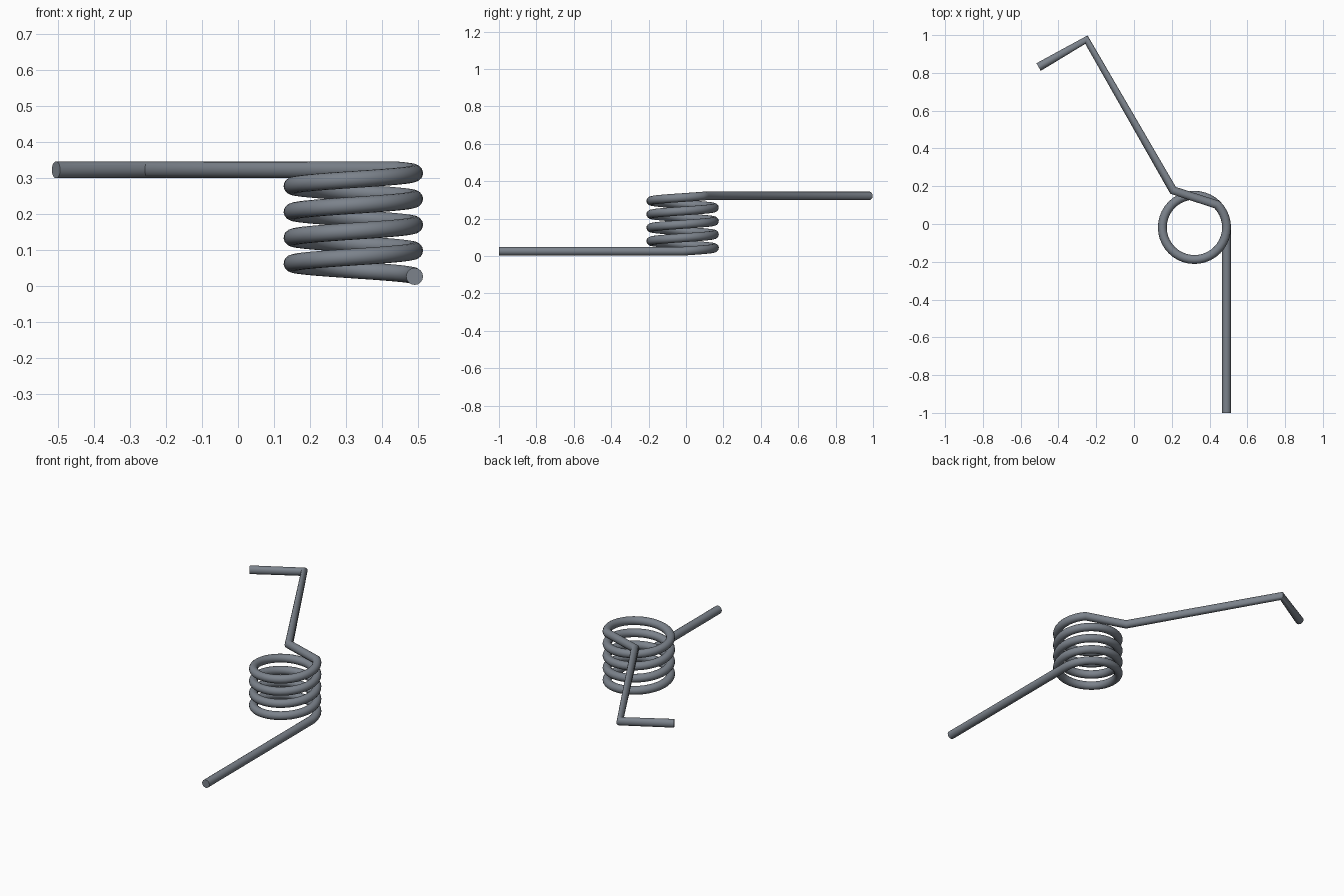
import bpy
import math

if "Cube" in bpy.data.objects:
    bpy.data.objects.remove(bpy.data.objects["Cube"])

WIRE_R = 0.0235
CX, CY, COIL_R = 0.32, -0.018, 0.17
Z0, PITCH = 0.026, 0.0717
TURNS, STEPS = 4.125, 40

# Wire path: straight lower leg, rising coil, bent upper leg
path = [(CX + COIL_R, -1.0, Z0)]
count = round(TURNS * STEPS)
for i in range(count + 1):
    a = 2 * math.pi * i / STEPS
    path.append((CX + COIL_R * math.cos(a), CY + COIL_R * math.sin(a), Z0 + PITCH * i / STEPS))
top = path[-1][2]
path += [(0.207, 0.178, top), (-0.252, 0.976, top), (-0.505, 0.831, top)]

# Round wire swept along the path
curve = bpy.data.curves.new("spring_wire", 'CURVE')
curve.dimensions = '3D'
curve.twist_mode = 'MINIMUM'
curve.bevel_depth = WIRE_R
curve.bevel_resolution = 6
curve.use_fill_caps = True
spline = curve.splines.new('POLY')
spline.points.add(len(path) - 1)
for point, co in zip(spline.points, path):
    point.co = (*co, 1)
spring = bpy.data.objects.new("torsion_spring", curve)
bpy.context.collection.objects.link(spring)

# Convert to a mesh with smooth sides and crisp ends
bpy.context.view_layer.objects.active = spring
spring.select_set(True)
bpy.ops.object.convert(target='MESH')
spring = bpy.context.object
bpy.ops.object.shade_smooth_by_angle(angle=math.radians(40))

steel = bpy.data.materials.new("grey_steel")
steel.diffuse_color = (0.2, 0.225, 0.26, 1)
steel.use_nodes = True
steel.node_tree.nodes["Principled BSDF"].inputs["Base Color"].default_value = steel.diffuse_color
spring.data.materials.clear()
spring.data.materials.append(steel)
